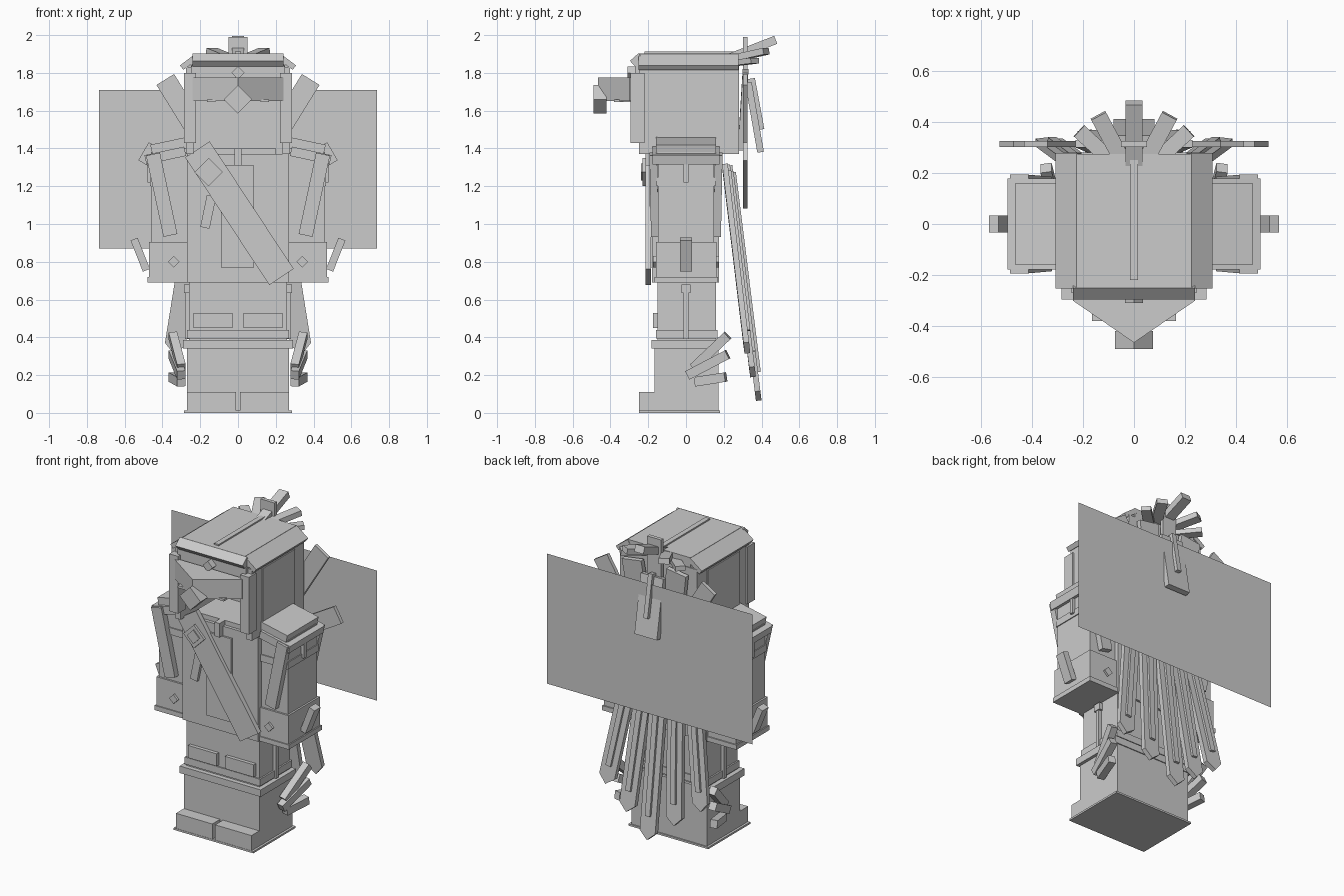
import bpy
import bmesh
from mathutils import Vector, Matrix

old = bpy.data.objects.get("Cube")
if old:
    bpy.data.objects.remove(old, do_unlink=True)

grey = bpy.data.materials.new("plain grey")
grey.use_nodes = True
COLOUR = (0.6, 0.6, 0.6, 1)
grey.diffuse_color = COLOUR
grey.node_tree.nodes["Principled BSDF"].inputs["Base Color"].default_value = COLOUR
SIDES = ((1, "left"), (-1, "right"))


def finish(name, bm):
    bmesh.ops.recalc_face_normals(bm, faces=bm.faces)
    mesh = bpy.data.meshes.new(name)
    bm.to_mesh(mesh)
    bm.free()
    mesh.materials.append(grey)
    ob = bpy.data.objects.new(name, mesh)
    bpy.context.collection.objects.link(ob)
    return ob


def box(name, x, y, z):
    """Upright box from three (low, high) ranges."""
    bm = bmesh.new()
    bmesh.ops.create_cube(bm, size=1)
    for v in bm.verts:
        v.co = [(lo + hi) / 2 + c * (hi - lo) for c, (lo, hi) in zip(v.co, (x, y, z))]
    return finish(name, bm)


def raise_outline(name, points, offset):
    """Flat outline extruded by an offset."""
    bm = bmesh.new()
    base = bm.faces.new([bm.verts.new(p) for p in points])
    ext = bmesh.ops.extrude_face_region(bm, geom=[base])
    bmesh.ops.translate(bm, vec=offset, verts=[g for g in ext["geom"] if isinstance(g, bmesh.types.BMVert)])
    return finish(name, bm)


def bar(name, p, q, width, thick, face=(0, 1, 0), point=0):
    """Strip from p to q; face is the way its broad side looks, point the tip length."""
    p, q = Vector(p), Vector(q)
    along = (q - p).normalized()
    side = along.cross(Vector(face)).normalized()
    out = side.cross(along)
    length, w = (q - p).length, width / 2
    outline = [(-w, 0), (w, 0), (w, length - point)]
    if point:
        outline.append((0, length))
    outline.append((-w, length - point))
    return raise_outline(name, [p + side * a + along * b - out * thick / 2 for a, b in outline], out * thick)


def diamond(name, x, z, r, y0, y1):
    """Square plate standing on its corner."""
    mid = (y0 + y1) / 2
    d = r / 2
    return bar(name, (x - d, mid, z - d), (x + d, mid, z + d), r * 1.414, y1 - y0)


def both(fn):
    for s, side in SIDES:
        fn(s, side, lambda a, b: tuple(sorted((s * a, s * b))))


# Legs, feet and waist
box("sole", (-.285, .285), (-.25, .18), (0, .012))
box("legs", (-.27, .27), (-.168, .172), (.01, .35))
box("leg_cuff", (-.29, .29), (-.182, .178), (.34, .385))
box("hips", (-.26, .26), (-.152, .16), (.38, .7))
box("hip_band", (-.27, .27), (-.16, .168), (.395, .44))


def lower(s, side, span):
    box(side + "_foot", span(.01, .27), (-.248, -.16), (.01, .11))
    box(side + "_pocket", span(.03, .235), (-.175, -.14), (.45, .53))
    box(side + "_hip_tab", span(.25, .28), (-.012, .012), (.39, .66))
    box(side + "_hip_tab_head", span(.25, .285), (-.025, .025), (.635, .68))
    for i, (y0, z0, y1, z1) in enumerate(((.04, .24, .22, .41), (.01, .2, .22, .31), (.05, .165, .21, .19))):
        bar(f"{side}_leg_fin_{i}", (s * .3, y0, z0), (s * .345, y1, z1), .05, .045, (1, 0, 0))


both(lower)

# Torso, chest panel and sash
box("torso", (-.27, .27), (-.18, .175), (.69, 1.37))
box("neck", (-.2, .2), (-.16, .16), (1.36, 1.4))
box("chest_panel", (-.09, .085), (-.192, -.17), (.77, 1.31))
box("collar_clasp", (-.018, .018), (-.215, -.16), (1.31, 1.4))
bar("sash", (-.215, -.2, 1.395), (.23, -.2, .72), .155, .03)
diamond("sash_badge", -.155, 1.275, .075, -.23, -.2)
diamond("sash_badge_inset", -.155, 1.275, .045, -.237, -.228)
bar("sash_tassel", (-.14, -.195, 1.15), (-.175, -.195, .98), .05, .02)


# Arms with shoulder caps, straps and cuffs
def arm(s, side, span):
    box(side + "_arm", span(.265, .46), (-.148, .148), (.7, 1.38))
    box(side + "_arm_band", span(.265, .466), (-.155, .155), (1.2, 1.245))
    box(side + "_cuff", span(.265, .472), (-.16, .162), (.7, .905))
    box(side + "_cuff_rim", span(.265, .48), (-.167, .17), (.69, .72))
    bar(side + "_shoulder_cap", (s * .27, 0, 1.43), (s * .458, 0, 1.39), .32, .06, (0, 0, 1))
    bar(side + "_shoulder_rim", (s * .28, 0, 1.385), (s * .49, 0, 1.34), .355, .05, (0, 0, 1))
    for y in (-.165, .165):
        where = "front" if y < 0 else "back"
        bar(f"{side}_{where}_strap", (s * .45, y * 1.05, 1.37), (s * .358, y, .94), .075, .04)
        diamond(f"{side}_{where}_cuff_stud", s * .34, .8, .03, y - .01, y + .01)
    box(side + "_arm_peg", span(.45, .48), (-.012, .012), (1.22, 1.33))
    bar(side + "_cuff_fin", (s * .485, 0, .755), (s * .55, 0, .92), .065, .04, (1, 0, 0))


both(arm)

# Hollow helmet with open front
box("helmet_back", (-.275, .275), (.1, .28), (1.37, 1.84))
box("helmet_top", (-.25, .25), (-.25, .27), (1.78, 1.86))
box("helmet_crown", (-.225, .225), (-.25, .275), (1.82, 1.903))
box("crown_ridge", (-.016, .016), (-.22, .28), (1.9, 1.912))
bar("brow_slab", (0, -.235, 1.885), (0, -.28, 1.845), .48, .05, (0, -1, 1))
box("brow", (-.245, .245), (-.27, -.24), (1.76, 1.84))


def helmet_side(s, side, span):
    box(side + "_helmet_wall", span(.235, .275), (-.25, .28), (1.37, 1.83))
    box(side + "_helmet_panel", span(.27, .282), (-.15, .18), (1.43, 1.8))
    box(side + "_cheek_guard", span(.222, .285), (-.295, -.22), (1.43, 1.8))
    bar(side + "_crown_slope", (s * .215, .013, 1.89), (s * .298, .013, 1.828), .53, .03, (s, 0, 1))
    box(side + "_visor_tab", span(.12, .165), (-.38, -.29), (1.645, 1.66))


both(helmet_side)

# Pointed visor with diamond tip
visor = [(-.24, -.28), (.24, -.28), (.24, -.3), (0, -.465), (-.24, -.3)]
raise_outline("visor", [(x, y, 1.65) for x, y in visor], (0, 0, .125))
diamond("visor_tip", 0, 1.66, .075, -.49, -.42)
diamond("brow_stud", 0, 1.8, .035, -.31, -.26)

# Crest plumes spreading behind the crown
bar("crest_middle", (0, .2, 1.868), (0, .475, 1.975), .065, .045, (0, 0, 1))


def crest(s, side, span):
    bar(side + "_crest_inner", (s * .03, .22, 1.87), (s * .14, .425, 1.915), .065, .035, (0, 0, 1))
    bar(side + "_crest_outer", (s * .08, .24, 1.85), (s * .215, .365, 1.865), .06, .03, (0, 0, 1))
    bar(side + "_helmet_rear_slab", (s * .1, .29, 1.4), (s * .16, .315, 1.81), .14, .03)


both(crest)

# Back banner, a single thin sheet, with its bracket
bm = bmesh.new()
bmesh.ops.create_grid(bm, x_segments=1, y_segments=1, size=.5)
bmesh.ops.transform(bm, matrix=Matrix.Translation((0, .37, 1.29)) @ Matrix.Rotation(1.5708, 4, 'X')
                    @ Matrix.Diagonal((1.47, .84, 1, 1)), verts=bm.verts)
finish("back_banner", bm)
bar("back_bracket", (0, .33, 1.75), (0, .395, 1.38), .16, .035)
bar("bracket_spine", (0, .345, 1.77), (0, .395, 1.5), .03, .04)

# Plumes fanning up in front of the banner
bar("plume_middle", (0, .313, 1.2), (0, .313, 1.99), .1, .024)


def plumes(s, side, span):
    bar(side + "_plume_upper", (s * .06, .313, 1.24), (s * .385, .313, 1.765), .11, .024)
    bar(side + "_plume_lower", (s * .06, .313, 1.13), (s * .5, .313, 1.385), .11, .024)


both(plumes)

# Tail strips with raised ribs, fanning down the back
for i in range(-2, 3):
    n = abs(i)
    top = Vector((i * .09, .23 - .012 * n, 1.31))
    tip = Vector((i * .17, .385 - .03 * n, .065 + .125 * n))
    bar(f"tail_strip_{i + 3}", top, tip, .11, .03, point=.05)
    rise = Vector((0, .017, .002))
    bar(f"tail_rib_{i + 3}", top.lerp(tip, .03) + rise, top.lerp(tip, .88) + rise, .035, .025)
